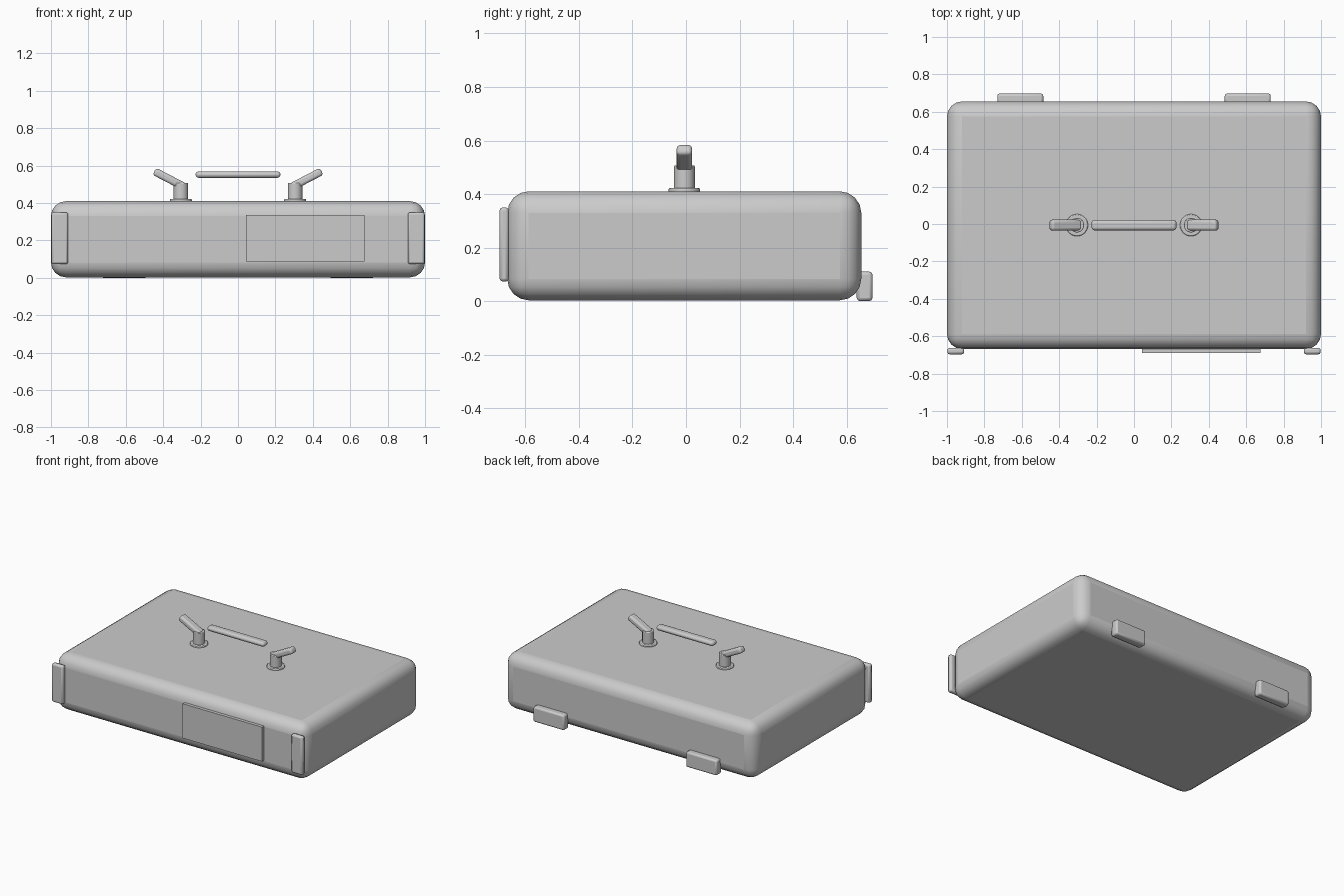
import bpy, math

if "Cube" in bpy.data.objects:
    bpy.data.objects.remove(bpy.data.objects["Cube"])


def finish(ob, name, bevel, segments):
    ob.name = name
    if bevel:
        m = ob.modifiers.new("Bevel", 'BEVEL')
        m.width = bevel
        m.segments = segments
        m.limit_method = 'ANGLE'
        m.angle_limit = math.radians(40)
    bpy.ops.object.shade_smooth_by_angle(angle=math.radians(40))
    return ob


def box(name, lo, hi, bevel=0.0, segments=2, tilt=0.0):
    centre = [(a + b) / 2 for a, b in zip(lo, hi)]
    bpy.ops.mesh.primitive_cube_add(size=1, location=centre)
    ob = bpy.context.object
    ob.scale = [b - a for a, b in zip(lo, hi)]
    bpy.ops.object.transform_apply(location=False, rotation=False, scale=True)
    ob.rotation_euler.y = tilt
    return finish(ob, name, bevel, segments)


def disc(name, x, y, z0, z1, r, bevel):
    bpy.ops.mesh.primitive_cylinder_add(vertices=32, radius=r, depth=z1 - z0,
                                        location=(x, y, (z0 + z1) / 2))
    return finish(bpy.context.object, name, bevel, 2)


HY = -0.006  # handle centre line

# Case body with rounded edges
box("case_body", (-1, -0.668, 0.003), (1, 0.655, 0.41), 0.08, 4)

# Flat panel on the front
box("front_panel", (0.043, -0.69, 0.087), (0.675, -0.655, 0.335))

# Handle grip
box("handle_grip", (-0.227, HY - 0.028, 0.535), (0.227, HY + 0.028, 0.569), 0.016, 3)

for side, s in (("left", -1), ("right", 1)):
    # Front corner latches
    cx = s * 0.953
    box(side + "_latch", (cx - 0.045, -0.697, 0.073), (cx + 0.045, -0.662, 0.35), 0.012, 2)
    # Rear hinges / feet
    cx = s * 0.608
    box(side + "_hinge", (cx - 0.123, 0.638, 0.0), (cx + 0.123, 0.697, 0.11), 0.012, 2)
    # Handle post and its base flange
    disc(side + "_post", s * 0.305, HY, 0.405, 0.507, 0.039, 0.004)
    disc(side + "_post_base", s * 0.305, HY, 0.405, 0.422, 0.059, 0.005)
    # Tilted arm rising outward from the post
    cx = s * 0.367
    box(side + "_handle_arm", (cx - 0.09, HY - 0.029, 0.507), (cx + 0.09, HY + 0.029, 0.549),
        0.014, 3, tilt=-s * math.radians(27.5))
